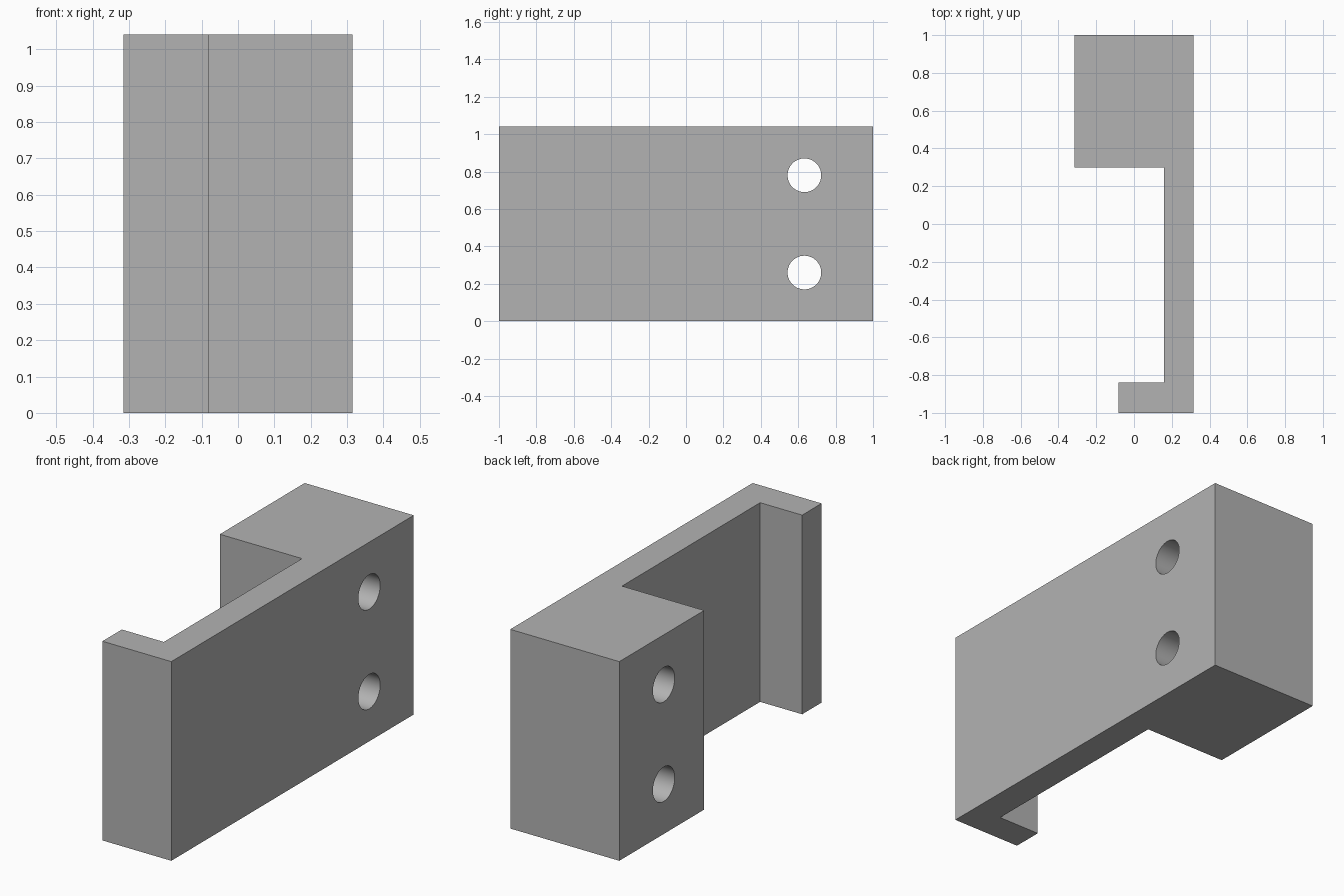
import bpy
import bmesh
from math import pi

cube = bpy.data.objects.get("Cube")
if cube:
    bpy.data.objects.remove(cube, do_unlink=True)

HEIGHT = 1.04

# Single grey material
grey = bpy.data.materials.new("plain grey")
grey.use_nodes = True
colour = (0.45, 0.45, 0.45, 1)
grey.diffuse_color = colour
grey.node_tree.nodes["Principled BSDF"].inputs["Base Color"].default_value = colour

# Bracket body: plan outline of the block, thin wall and end lip, extruded up
outline = [(0.315, -1), (0.315, 1), (-0.315, 1), (-0.315, 0.3),
           (0.16, 0.3), (0.16, -0.84), (-0.083, -0.84), (-0.083, -1)]
bm = bmesh.new()
base = bm.faces.new([bm.verts.new((x, y, 0)) for x, y in outline])
top = bmesh.ops.extrude_face_region(bm, geom=[base])
top_verts = [v for v in top["geom"] if isinstance(v, bmesh.types.BMVert)]
bmesh.ops.translate(bm, verts=top_verts, vec=(0, 0, HEIGHT))
bmesh.ops.recalc_face_normals(bm, faces=bm.faces)
mesh = bpy.data.meshes.new("bracket_body")
bm.to_mesh(mesh)
bm.free()
mesh.materials.append(grey)
body = bpy.data.objects.new("bracket_body", mesh)
bpy.context.collection.objects.link(body)

# Two bolt holes through the block, from side to side
for name, z in (("lower", 0.26), ("upper", 0.78)):
    bpy.ops.mesh.primitive_cylinder_add(vertices=64, radius=0.09, depth=1,
                                        location=(0, 0.633, z), rotation=(0, pi / 2, 0))
    cutter = bpy.context.object
    cutter.name = name + "_hole_cutter"
    cutter.data.materials.append(grey)
    cutter.hide_render = True
    cut = body.modifiers.new(name + "_hole", "BOOLEAN")
    cut.operation = "DIFFERENCE"
    cut.solver = "EXACT"
    cut.object = cutter
    bpy.context.view_layer.objects.active = body
    bpy.ops.object.modifier_apply(modifier=cut.name)
    bpy.data.objects.remove(cutter, do_unlink=True)

# Smooth hole walls, sharp outer edges
bpy.ops.object.select_all(action="DESELECT")
body.select_set(True)
bpy.context.view_layer.objects.active = body
bpy.ops.object.shade_smooth_by_angle(angle=pi / 6)
